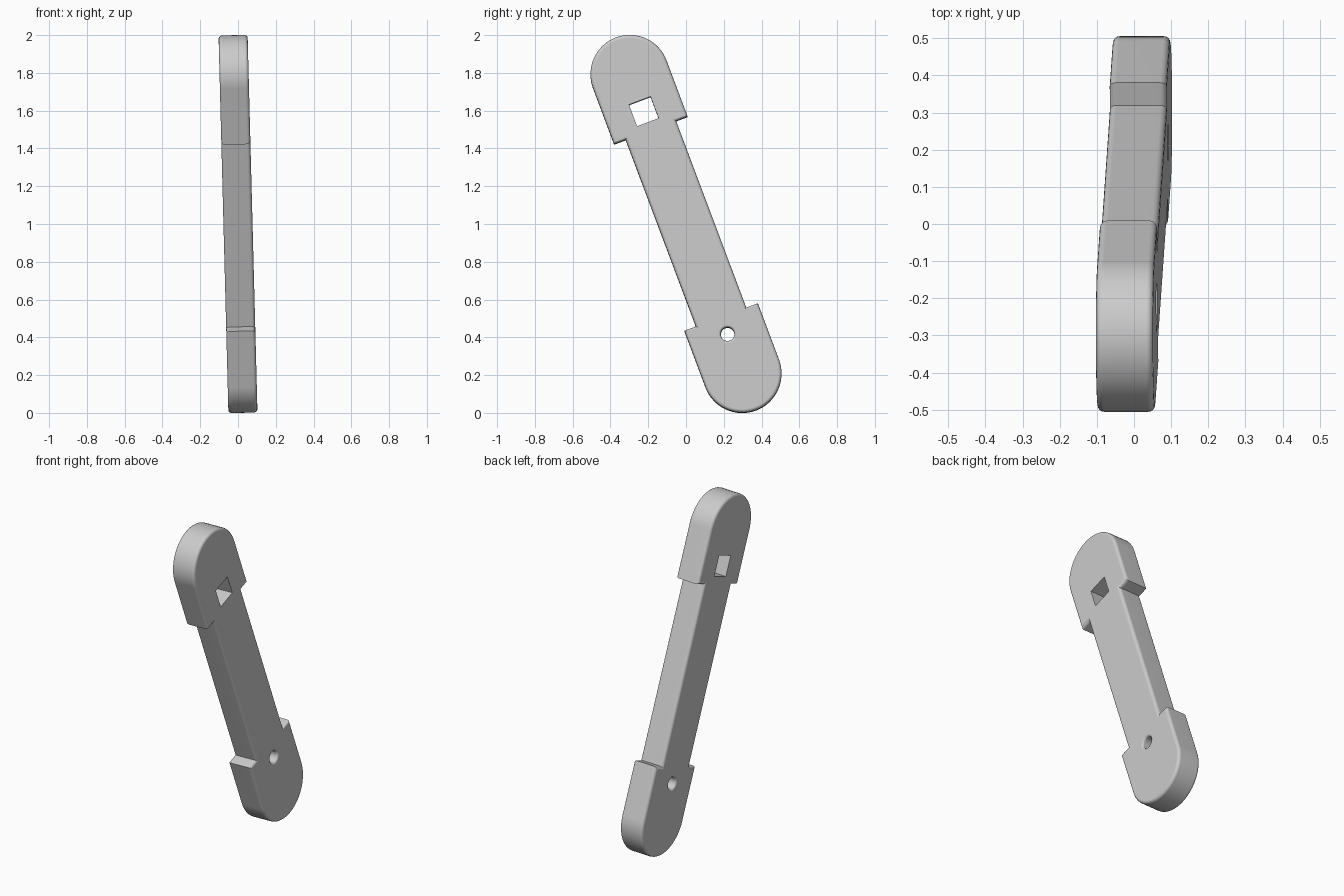
import bpy, bmesh
from math import sin, cos, pi, radians
from mathutils import Matrix

if "Cube" in bpy.data.objects:
    bpy.data.objects.remove(bpy.data.objects["Cube"])

HALF = 0.077          # half thickness of the bar
ROUND = 0.018         # rounding of the face rims
HEAD_R, SHAFT_W = 0.208, 0.1425
HEAD_C, SHOULDER = 0.846, 0.528

grey = bpy.data.materials.new("light grey")
grey.use_nodes = True
grey.diffuse_color = (0.6, 0.6, 0.6, 1)
grey.node_tree.nodes["Principled BSDF"].inputs["Base Color"].default_value = (0.6, 0.6, 0.6, 1)


def loft(name, sections, rim=0):
    """Join equal outlines (x, [(y, z), ...]) into a closed solid."""
    bm = bmesh.new()
    rings = [[bm.verts.new((x, y, z)) for y, z in pts] for x, pts in sections]
    for a, b in zip(rings, rings[1:]):
        for i in range(len(a)):
            j = (i + 1) % len(a)
            bm.faces.new((a[i], a[j], b[j], b[i]))
    caps = [bm.faces.new(rings[0]), bm.faces.new(rings[-1])]
    bmesh.ops.recalc_face_normals(bm, faces=bm.faces)
    if rim:
        edges = [e for f in caps for e in f.edges]
        bmesh.ops.bevel(bm, geom=edges, offset=rim, segments=4, profile=0.5, affect='EDGES')
    mesh = bpy.data.meshes.new(name)
    bm.to_mesh(mesh)
    bm.free()
    obj = bpy.data.objects.new(name, mesh)
    bpy.context.collection.objects.link(obj)
    return obj


def circle(radius, z, n=32):
    return [(radius * cos(2 * pi * i / n), z + radius * sin(2 * pi * i / n)) for i in range(n)]


# Bar outline: one rounded head with shoulders, repeated by a half turn
arc = [(HEAD_R * cos(pi * i / 32), HEAD_C + HEAD_R * sin(pi * i / 32)) for i in range(33)]
half = ([(SHAFT_W, SHOULDER), (HEAD_R, SHOULDER)] + arc
        + [(-HEAD_R, SHOULDER), (-SHAFT_W, SHOULDER)])
outline = half + [(-y, -z) for y, z in half]
bar = loft("link_bar", [(-HALF, outline), (HALF, outline)], ROUND)
bar.data.materials.append(grey)

# Square hole in the upper head
s, zc = 0.061, 0.635
square = [(-s, zc - s), (s, zc - s), (s, zc + s), (-s, zc + s)]
square_cutter = loft("square_hole_cutter", [(-0.2, square), (0.2, square)])

# Round hole with softened rims in the lower head
hole, soft = 0.036, 0.013
flare = [(HALF - soft + soft * sin(a), hole + soft - soft * cos(a))
         for a in (pi / 8 * i for i in range(5))] + [(HALF + 0.03, hole + soft)]
profile = [(-x, r) for x, r in reversed(flare)] + flare
round_cutter = loft("round_hole_cutter", [(x, circle(r, -0.625)) for x, r in profile])

# Cut the holes
bpy.context.view_layer.objects.active = bar
for cutter in (square_cutter, round_cutter):
    cutter.hide_render = True
    mod = bar.modifiers.new("hole", 'BOOLEAN')
    mod.operation, mod.solver, mod.object = 'DIFFERENCE', 'EXACT', cutter
    bpy.ops.object.modifier_apply(modifier=mod.name)
    bpy.data.objects.remove(cutter)

# Lean the bar into place
bar.data.transform(Matrix.Translation((0, 0, 1)) @ Matrix.Rotation(radians(-1.5), 4, 'Y')
                   @ Matrix.Rotation(radians(20.6), 4, 'X'))

# Smooth shading with crisp corners and flat faces
bpy.ops.object.select_all(action='DESELECT')
bar.select_set(True)
bpy.ops.object.shade_smooth_by_angle(angle=radians(35))
weighted = bar.modifiers.new("flat_faces", 'WEIGHTED_NORMAL')
weighted.keep_sharp = True
